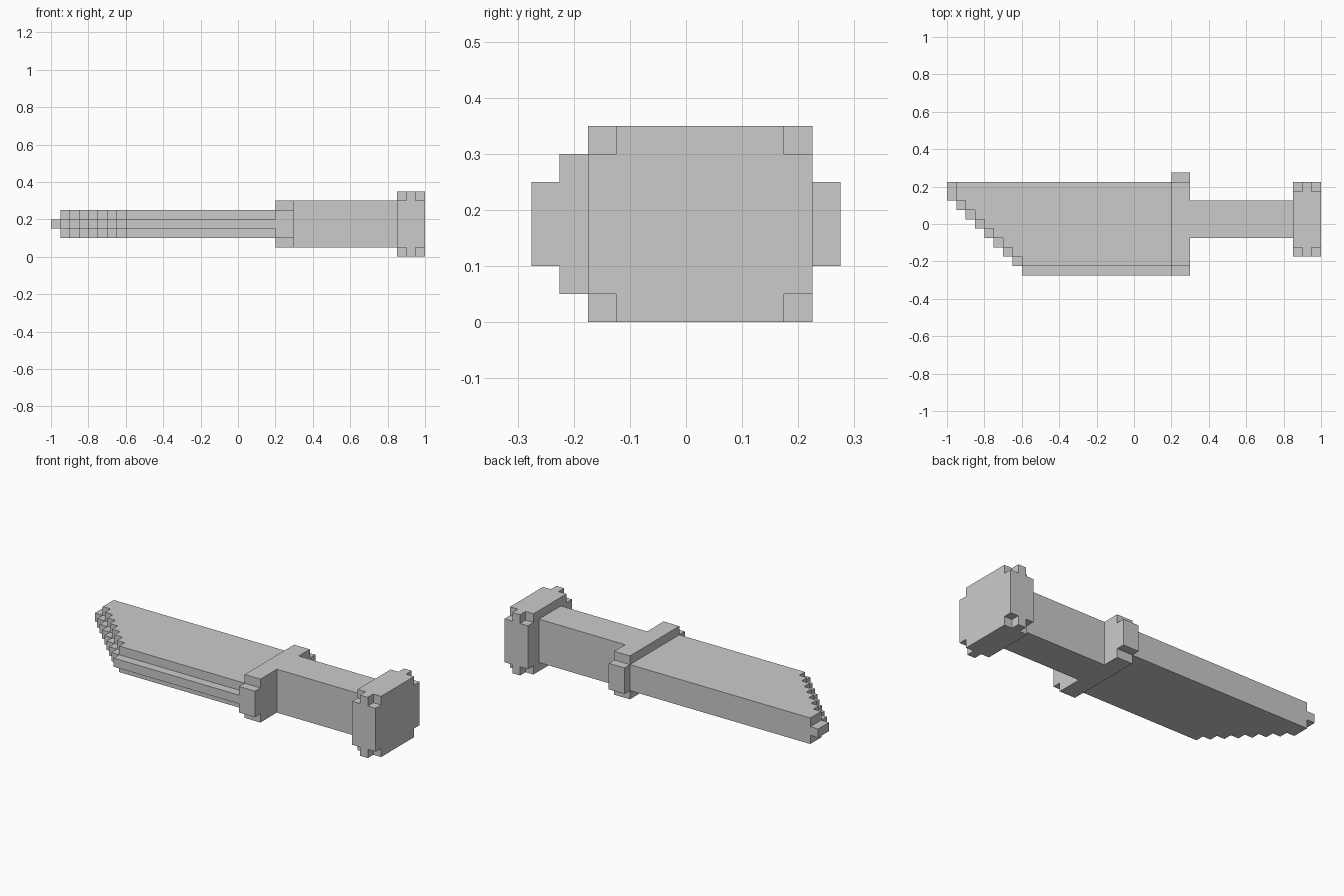
import bpy, bmesh
from itertools import product
from mathutils import Vector

if "Cube" in bpy.data.objects:
    bpy.data.objects.remove(bpy.data.objects["Cube"])

U = 0.05                                # edge length of one block
ORIGIN = Vector((-1.0, -0.275, 0.0))    # grid is 40 x 11 x 7 blocks


def box(x0, x1, y0, y1, z0, z1):
    return set(product(range(x0, x1), range(y0, y1), range(z0, z1)))


# Blade: one-block-thick cutting edge and three-block core, with a stepped tip
blade = set()
for i in range(24):
    start = max(0, 8 - i)
    blade |= box(i, i + 1, start, 10, 3, 4)
    if i > 0:
        blade |= box(i, i + 1, start + 1, 10, 2, 5)

# Guard: tall middle with lower ends
guard = box(24, 26, 1, 10, 1, 6) | box(24, 26, 0, 11, 2, 5)

# Grip
grip = box(26, 37, 4, 8, 1, 6)

# Pommel: block with its eight corners notched
pommel = box(37, 40, 2, 10, 0, 7) - set(product((37, 39), (2, 9), (0, 6)))

parts = {"blade": blade, "guard": guard, "grip": grip, "pommel": pommel}
solid = set().union(*parts.values())


def build(name, cells):
    """Make the exposed faces of the blocks and merge flat areas."""
    bm = bmesh.new()
    for cell in cells:
        for axis, side in product(range(3), (0, 1)):
            other = list(cell)
            other[axis] += 2 * side - 1
            if tuple(other) in solid:
                continue
            a, b = (axis + 1) % 3, (axis + 2) % 3
            verts = []
            for da, db in ((0, 0), (1, 0), (1, 1), (0, 1)):
                p = Vector(cell)
                p[axis] += side
                p[a] += da
                p[b] += db
                verts.append(bm.verts.new(ORIGIN + p * U))
            bm.faces.new(verts if side else verts[::-1])
    bmesh.ops.remove_doubles(bm, verts=bm.verts, dist=0.001)
    bmesh.ops.dissolve_limit(bm, angle_limit=0.01, verts=bm.verts, edges=bm.edges)
    mesh = bpy.data.meshes.new(name)
    bm.to_mesh(mesh)
    bm.free()
    bpy.context.collection.objects.link(bpy.data.objects.new(name, mesh))


for name, cells in parts.items():
    build(name, cells)
